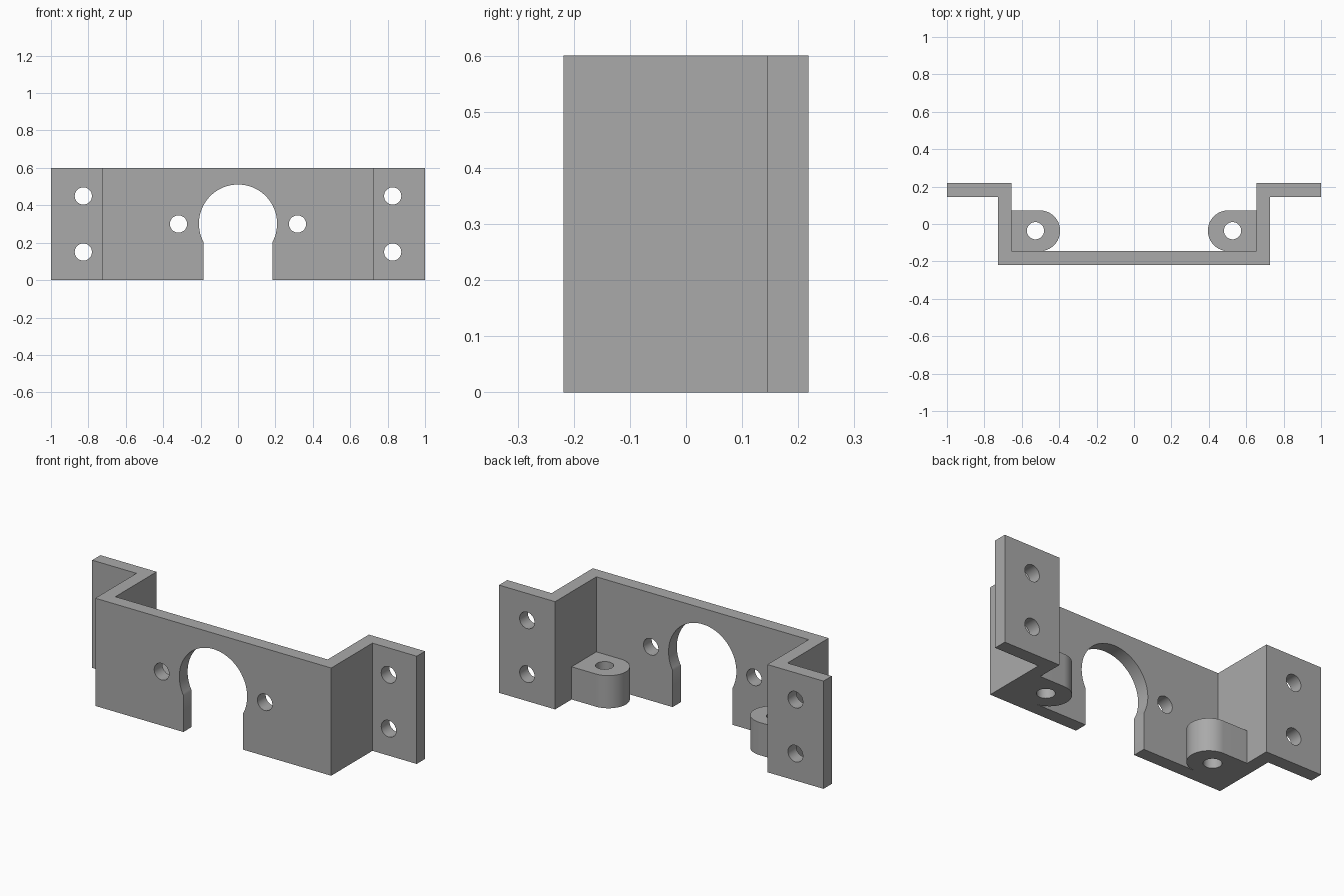
import bpy
import bmesh
from math import cos, sin, pi, radians
from mathutils import Matrix, Vector

if "Cube" in bpy.data.objects:
    bpy.data.objects.remove(bpy.data.objects["Cube"], do_unlink=True)

HEIGHT = 0.6
SHEET = 0.073
HALF_DEPTH = 0.218
OUTER = 0.727
INNER = OUTER - SHEET
HOLE_R = 0.046

grey = bpy.data.materials.new("plain grey")
grey.use_nodes = True
colour = (0.4, 0.4, 0.4, 1)
grey.diffuse_color = colour
grey.node_tree.nodes["Principled BSDF"].inputs["Base Color"].default_value = colour


def prism(name, outline, height, z=0):
    """Extrude an XY outline upwards."""
    bm = bmesh.new()
    face = bm.faces.new([bm.verts.new((x, y, z)) for x, y in outline])
    top = bmesh.ops.extrude_face_region(bm, geom=[face])["geom"]
    bmesh.ops.translate(bm, vec=(0, 0, height),
                        verts=[v for v in top if isinstance(v, bmesh.types.BMVert)])
    bmesh.ops.recalc_face_normals(bm, faces=bm.faces)
    mesh = bpy.data.meshes.new(name)
    bm.to_mesh(mesh)
    bm.free()
    mesh.materials.append(grey)
    obj = bpy.data.objects.new(name, mesh)
    bpy.context.collection.objects.link(obj)
    return obj


def arc(cx, cy, r, start, end, steps):
    angles = [start + (end - start) * i / steps for i in range(steps + 1)]
    return [(cx + r * cos(a), cy + r * sin(a)) for a in angles]


def drill(x, y, z, radius, axis):
    """Round cutter through the part along the given axis."""
    ring = arc(0, 0, radius, 0, 2 * pi, 48)[:-1]
    cutter = prism("drill", ring, 1, -0.5)
    turn = Matrix.Rotation(pi / 2, 4, "X") if axis == "Y" else Matrix.Identity(4)
    cutter.data.transform(Matrix.Translation(Vector((x, y, z))) @ turn)
    return cutter


def cut(obj, cutters):
    """Subtract every cutter, bake the result and discard the cutters."""
    for c in cutters:
        c.hide_render = True
        mod = obj.modifiers.new("cut", "BOOLEAN")
        mod.operation = "DIFFERENCE"
        mod.solver = "EXACT"
        mod.object = c
    bpy.context.view_layer.update()
    graph = bpy.context.evaluated_depsgraph_get()
    baked = bpy.data.meshes.new_from_object(obj.evaluated_get(graph))
    obj.modifiers.clear()
    obj.data = baked
    for c in cutters:
        bpy.data.objects.remove(c, do_unlink=True)
    bpy.ops.object.select_all(action="DESELECT")
    obj.select_set(True)
    bpy.context.view_layer.objects.active = obj
    bpy.ops.object.shade_smooth_by_angle(angle=radians(30))


# Folded sheet: front plate, side walls and outward flanges
half = [(OUTER, -HALF_DEPTH), (OUTER, HALF_DEPTH - SHEET), (1, HALF_DEPTH - SHEET),
        (1, HALF_DEPTH), (INNER, HALF_DEPTH), (INNER, SHEET - HALF_DEPTH)]
bracket = prism("bracket", half + [(-x, y) for x, y in reversed(half)], HEIGHT)

# Keyhole opening: large arc above a straight slot, drawn upright
keyhole = arc(0, 0.302, 0.209, -0.495, pi + 0.495, 72)
slot = keyhole[0][0]
opening = prism("opening", keyhole + [(-slot, -0.1), (slot, -0.1)], 0.3)
opening.data.transform(Matrix.Rotation(pi / 2, 4, "X"))

# Screw holes in the flanges and beside the keyhole
cutters = [opening]
for side in (-1, 1):
    cutters.append(drill(side * 0.318, -HALF_DEPTH, HEIGHT / 2, HOLE_R, "Y"))
    for z in (0.15, 0.45):
        cutters.append(drill(side * 0.827, HALF_DEPTH, z, HOLE_R, "Y"))
cut(bracket, cutters)

# Rounded mounting lugs in the inner corners
LUG_R = 0.109
lug_y = SHEET - HALF_DEPTH + LUG_R
for side, label in ((1, "left"), (-1, "right")):
    outline = [(INNER, lug_y + LUG_R)] + arc(0.504, lug_y, LUG_R, pi / 2, 3 * pi / 2, 40)
    outline.append((INNER, lug_y - LUG_R))
    lug = prism(label + "_lug", [(side * x, y) for x, y in outline], 0.182)
    cut(lug, [drill(side * 0.527, lug_y, 0, HOLE_R, "Z")])
